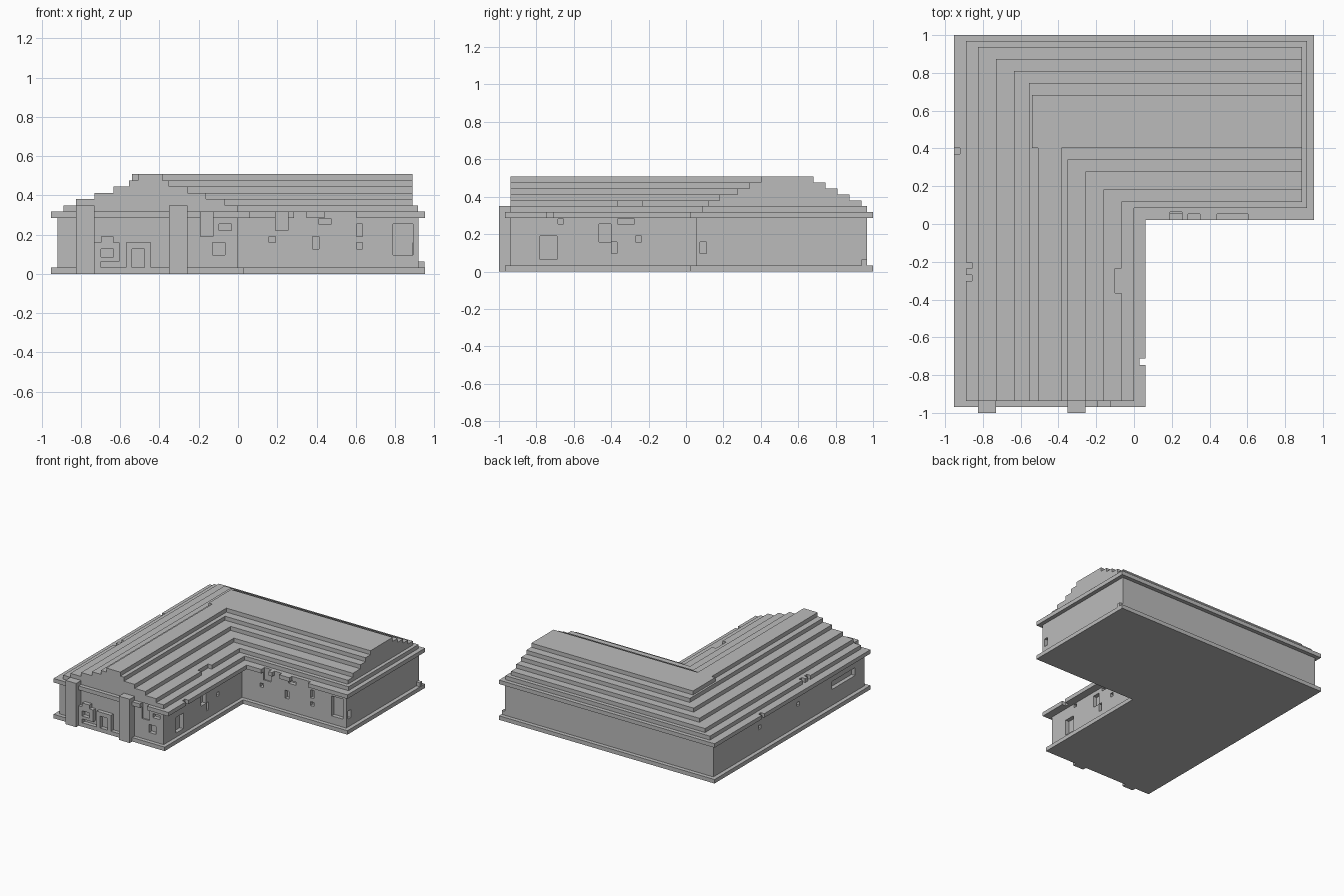
import bpy
import bmesh

if "Cube" in bpy.data.objects:
    bpy.data.objects.remove(bpy.data.objects["Cube"], do_unlink=True)

U = 2 / 63          # block size of the stepped construction
STONE = (0.5, 0.5, 0.5, 1)
stone = bpy.data.materials.new("grey_stone")
stone.use_nodes = True
stone.diffuse_color = STONE
stone.node_tree.nodes["Principled BSDF"].inputs["Base Color"].default_value = STONE


def make(name, bm):
    bmesh.ops.recalc_face_normals(bm, faces=bm.faces)
    mesh = bpy.data.meshes.new(name)
    bm.to_mesh(mesh)
    bm.free()
    mesh.materials.append(stone)
    obj = bpy.data.objects.new(name, mesh)
    bpy.context.collection.objects.link(obj)
    return obj


def add_prism(bm, outline, z0, z1):
    face = bm.faces.new([bm.verts.new((x, y, z0)) for x, y in outline])
    ext = bmesh.ops.extrude_face_region(bm, geom=[face])
    top = [v for v in ext["geom"] if isinstance(v, bmesh.types.BMVert)]
    bmesh.ops.translate(bm, verts=top, vec=(0, 0, z1 - z0))


def add_box(bm, x0, x1, y0, y1, z0, z1):
    add_prism(bm, [(x0, y0), (x1, y0), (x1, y1), (x0, y1)], z0, z1)


def slab(name, x0, x1, x_in, y0, y1, y_in, z0, z1):
    """L-shaped slab with its inner corner at x_in, y_in."""
    bm = bmesh.new()
    add_prism(bm, [(x0, y0), (x_in, y0), (x_in, y_in), (x1, y_in),
                   (x1, y1), (x0, y1)], z0 * U, z1 * U)
    return make(name, bm)


def boxes(name, items):
    bm = bmesh.new()
    for item in items:
        add_box(bm, *item)
    return make(name, bm)


def carve(targets, items):
    """Cut boxes out of the targets, then drop the cutter."""
    cutter = boxes("cutter", items)
    cutter.hide_render = True
    for obj in targets:
        mod = obj.modifiers.new("cut", 'BOOLEAN')
        mod.operation = 'DIFFERENCE'
        mod.solver = 'EXACT'
        mod.object = cutter
        dg = bpy.context.evaluated_depsgraph_get()
        mesh = bpy.data.meshes.new_from_object(obj.evaluated_get(dg))
        obj.modifiers.clear()
        obj.data = mesh
    bpy.data.objects.remove(cutter, do_unlink=True)


# Plinth, walls and projecting eaves
FRONT, ARM, WING = -0.937, 0.0, 0.053
plinth = slab("plinth", -.952, .952, .03, -.968, 1, .021, 0, 1)
walls = slab("walls", -.92, .92, ARM, FRONT, .968, WING, 1, 9)
eaves = slab("eaves", -.952, .952, .062, -.968, 1, .021, 9, 10)

# Stepped roof: outer x, end x, inner x, outer y, inner y
steps = [(-.889, .917, 0, .968, .085),
         (-.825, .889, -.067, .937, .117),
         (-.73, .889, -.162, .873, .18),
         (-.635, .889, -.257, .81, .275),
         (-.556, .889, -.352, .746, .339),
         (-.508, .889, -.384, .683, .402)]
roof = [slab(f"roof_step_{i + 1}", a, b, c, FRONT, d, e, 10 + i, 11 + i)
        for i, (a, b, c, d, e) in enumerate(steps)]
boxes("roof_ridge_corner", [(-.54, -.508, .402, .683, 15 * U, 16 * U)])

# Gable pilasters
for side, x in (("right", -.825), ("left", -.352)):
    boxes(f"{side}_pilaster", [(x, x + 3 * U, -1, FRONT, 0, 11 * U)])

# Recessed windows: (start, end, bottom, top) along each wall
D = 0.032
front_windows = [(-.097, -.032, .222, .254), (-.13, -.067, .095, .159)]
wing_windows = [(.157, .19, .159, .19), (.41, .475, .254, .28),
                (.38, .412, .127, .19), (.603, .635, .19, .254),
                (.603, .635, .127, .159), (.79, .89, .095, .254)]
arm_windows = [(-.78, -.69, .065, .19), (-.465, -.402, .159, .254),
               (-.398, -.37, .095, .159), (-.365, -.275, .254, .28),
               (-.685, -.655, .254, .28), (-.27, -.238, .159, .19)]
outer_windows = [(.37, .402, .19, .222), (-.12, -.09, .19, .222),
                 (-.82, -.53, .159, .222)]
cuts = [(a, b, FRONT - D, FRONT + D, c, d) for a, b, c, d in front_windows]
cuts += [(a, b, WING - D / 2, WING + D, c, d) for a, b, c, d in wing_windows]
cuts += [(ARM - D, ARM + D, a, b, c, d) for a, b, c, d in arm_windows]
cuts += [(-.96, -.92 + D, a, b, c, d) for a, b, c, d in outer_windows]
cuts += [(.92 - D, .96, .075, .11, .095, .159)]
carve([walls], cuts)

# Broken gaps in the eaves, two of them running down into the wall
carve([walls, eaves], [(-.19, -.127, -1.1, FRONT + .01, .19, .33),
                       (.19, .254, 0, WING + .01, .222, .33)])
gaps = [(a, b, 0, WING, .27, .33) for a, b in ((.286, .349), (.44, .603))]
gaps += [(.03, .1, -.746, -.712, .27, .33), (-1, -.92, .37, .402, .27, .33)]
carve([eaves], gaps)

# Chips in the lower roof steps
carve(roof[:1], [(-.95, -.857, y, y + U, .3, .4) for y in (-.302, -.235)])
carve(roof[1:2], [(-.1, 0, -.365, -.235, .3, .4)])

# Front door surround with an open middle
Y0, Y1 = FRONT - U, FRONT
boxes("door_surround", [(-.571, -.54, Y0, Y1, U, .159),
                        (-.476, -.444, Y0, Y1, U, .159),
                        (-.54, -.476, Y0, Y1, .127, .159)])

# Front window surround with sill and raised head
boxes("window_surround", [(-.73, -.698, Y0, Y1, U, .159),
                          (-.635, -.603, Y0, Y1, .063, .159),
                          (-.698, -.635, Y0, Y1, .127, .19),
                          (-.698, -.635, Y0, Y1, .063, .085)])

# Corner stone on the plinth
boxes("corner_stone", [(.92, .95, .937, .968, U, 2 * U)])
